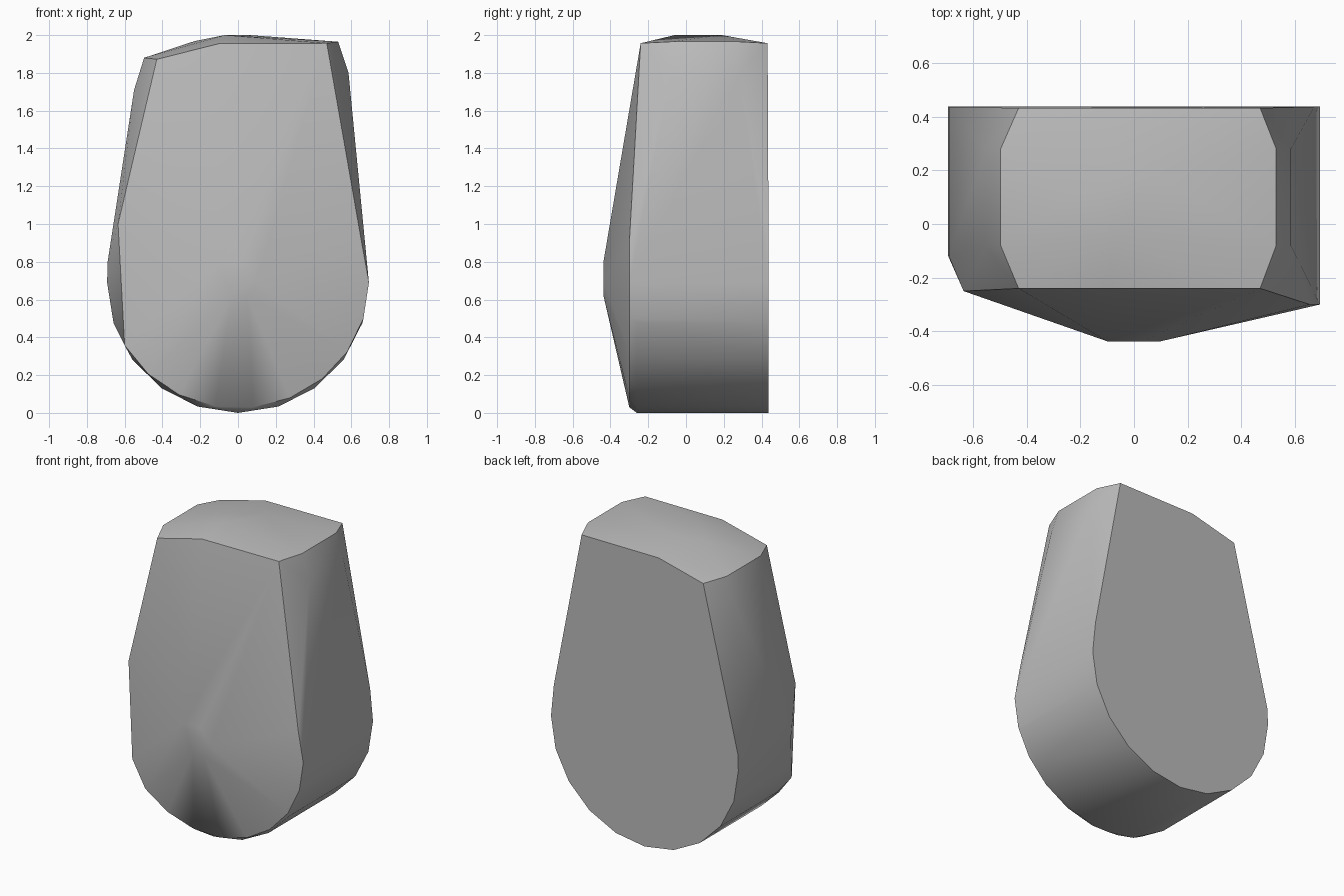
import bpy
import bmesh
from math import sin, cos, radians

cube = bpy.data.objects.get("Cube")
if cube:
    bpy.data.objects.remove(cube)

BACK, FRONT, MID = 0.437, -0.3, 0.69


def arc(depth, start, end, steps, rx=0.693, rz=0.69):
    """Points along the rounded bottom; depth may depend on x."""
    result = []
    for i in range(steps + 1):
        a = radians(start + (end - start) * i / steps)
        x = rx * cos(a)
        y = depth(x) if callable(depth) else depth
        result.append((x, y, MID + rz * sin(a)))
    return result


def front_depth(x):
    # the front rim falls back toward the right side
    return FRONT + max(0, -x - 0.5) * 0.4


def chamfer_depth(x):
    # the edge chamfer widens toward the right side
    return -0.26 + max(0, -x - 0.25) * 0.32


points = []

# Rounded bottom: back rim, front rim and the chamfer behind it
points += arc(BACK, -180, 0, 10)
points += arc(front_depth, -150, 0, 9, rz=0.665)
points += arc(chamfer_depth, -180, 0, 10)

# Sides where they begin to taper
points += [(-0.69, y, 0.8) for y in (-0.12, BACK)]
points += [(-0.635, -0.25, 1.0), (0.655, FRONT, 0.9), (0.672, BACK, 0.9)]

# Top rim: front and back edges
for y in (-0.24, 0.432):
    points += [(-0.43, y, 1.872), (-0.1, y, 1.955), (0.47, y, 1.957)]

# Top rim: cut corners, with a shoulder below each
for y in (-0.08, 0.28):
    points += [(-0.497, y, 1.88), (0.53, y, 1.965)]
    points += [(-0.55, y, 1.71), (0.585, y, 1.8)]

# Low crown
points += [(-0.07, -0.06, 2), (0.06, 0.19, 2), (-0.23, 0.1, 1.968)]

# Small blunt peak on the front
points += [(x, -BACK, z) for x, z in
           ((-0.03, 0.62), (0.05, 0.62), (0.1, 0.7), (-0.1, 0.8), (0.03, 0.8))]

# Wrap all the profiles in one skin
bm = bmesh.new()
for p in points:
    bm.verts.new(p)
bmesh.ops.remove_doubles(bm, verts=bm.verts[:], dist=0.002)
hull = bmesh.ops.convex_hull(bm, input=bm.verts[:], use_existing_faces=False)
loose = {g for g in hull["geom_interior"] + hull["geom_unused"]
         if isinstance(g, bmesh.types.BMVert)}
bmesh.ops.delete(bm, geom=list(loose), context="VERTS")
bmesh.ops.dissolve_limit(bm, angle_limit=radians(0.5),
                         verts=bm.verts[:], edges=bm.edges[:])
bmesh.ops.recalc_face_normals(bm, faces=bm.faces[:])

mesh = bpy.data.meshes.new("stone_block")
bm.to_mesh(mesh)
bm.free()
block = bpy.data.objects.new("stone_block", mesh)
bpy.context.collection.objects.link(block)

# Plain grey
grey = bpy.data.materials.new("plain grey")
grey.use_nodes = True
color = (0.5, 0.5, 0.5, 1)
grey.diffuse_color = color
grey.node_tree.nodes["Principled BSDF"].inputs["Base Color"].default_value = color
mesh.materials.append(grey)

# Smooth sides, sharp rims
bpy.ops.object.select_all(action="DESELECT")
block.select_set(True)
bpy.context.view_layer.objects.active = block
bpy.ops.object.shade_smooth_by_angle(angle=radians(40))
